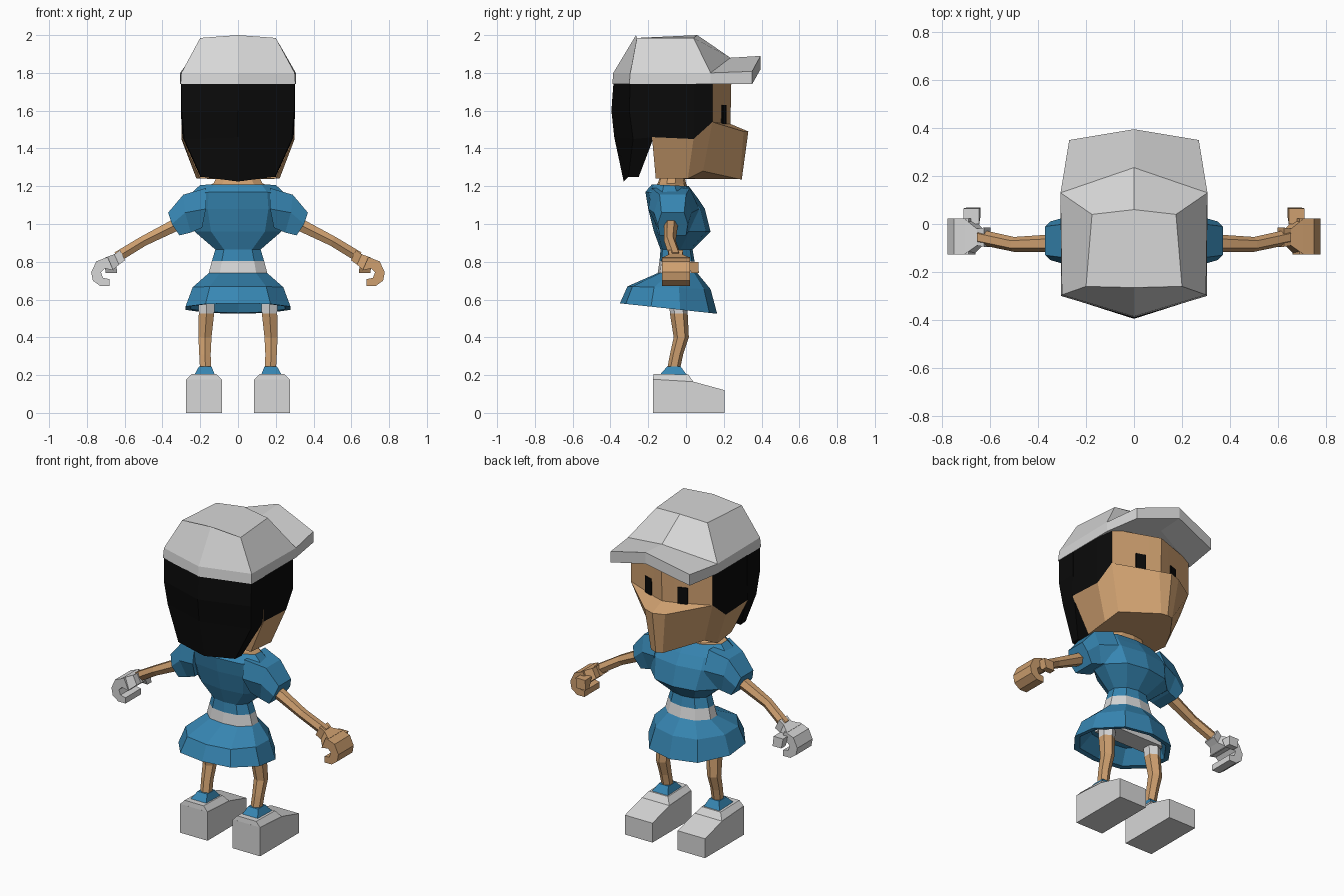
import bpy, bmesh, math
from mathutils import Vector

if "Cube" in bpy.data.objects:
    bpy.data.objects.remove(bpy.data.objects["Cube"], do_unlink=True)


def material(name, rgb):
    m = bpy.data.materials.new(name)
    m.use_nodes = True
    m.diffuse_color = (*rgb, 1)
    m.node_tree.nodes["Principled BSDF"].inputs["Base Color"].default_value = (*rgb, 1)
    return m


SKIN = material("tan skin", (0.62, 0.35, 0.16))
BLUE = material("blue cloth", (0.038, 0.24, 0.45))
WHITE = material("off white", (0.68, 0.68, 0.68))
BLACK = material("black hair", (0.003, 0.003, 0.003))


def loft(name, rings, mats, rule=None, caps=True):
    """Skin a list of equal-length closed rings; rule(centre) gives a material index."""
    bm = bmesh.new()
    vs = [[bm.verts.new(p) for p in r] for r in rings]
    n = len(rings[0])
    for a, b in zip(vs, vs[1:]):
        for i in range(n):
            j = (i + 1) % n
            bm.faces.new((a[i], a[j], b[j], b[i]))
    if caps:
        bm.faces.new(vs[0])
        bm.faces.new(vs[-1])
    bmesh.ops.remove_doubles(bm, verts=bm.verts, dist=0.0005)
    bmesh.ops.recalc_face_normals(bm, faces=bm.faces)
    if rule:
        for f in bm.faces:
            f.material_index = rule(f.calc_center_median())
    me = bpy.data.meshes.new(name)
    bm.to_mesh(me)
    bm.free()
    for m in mats:
        me.materials.append(m)
    ob = bpy.data.objects.new(name, me)
    bpy.context.collection.objects.link(ob)
    return ob


def both(half):
    """Close a half ring by mirroring it across x = 0."""
    return half + [(-x, y, z) for x, y, z in reversed(half) if x > 0]


def section(hx, yb, yf, zb, zf=None):
    """Rounded body cross-section from back to front."""
    zf = zb if zf is None else zf
    d = yf - yb
    pts = [(0, 0), (0.62, 0.06), (1, 0.32), (1, 0.62), (0.6, 0.92), (0, 1)]
    return both([(hx * a, yb + d * t, zb + (zf - zb) * t) for a, t in pts])


def rect(x0, x1, y0, y1, z):
    return [(x0, y0, z), (x1, y0, z), (x1, y1, z), (x0, y1, z)]


def hexagon(c, u, v):
    c, u, v = Vector(c), Vector(u), Vector(v)
    return [c + u * math.cos(k * math.pi / 3) + v * math.sin(k * math.pi / 3)
            for k in range(6)]


def flip(rings, s):
    return [[(p[0] * s, p[1], p[2]) for p in r] for r in rings]


# Head: forehead, muzzle shelf and jaw, with black side hair
cheek = [(0.28, 0.14, 1.54), (0.3, 0.04, 1.45), (0.3, -0.18, 1.46)]
loft("head", [
    both([(0, 0.24, 1.76), (0.07, 0.215, 1.76), (0.28, 0.14, 1.76), (0.3, 0.04, 1.76), (0.3, -0.18, 1.76)]),
    both([(0, 0.235, 1.53), (0.07, 0.212, 1.53)] + cheek),
    both([(0, 0.33, 1.49), (0.07, 0.305, 1.49)] + cheek),
    both([(0, 0.295, 1.235), (0.04, 0.285, 1.237), (0.19, 0.09, 1.28), (0.22, 0.01, 1.24), (0.2, -0.16, 1.24)]),
], [SKIN, BLACK], lambda c: int(abs(c.x) > 0.27 and c.z > 1.5))

# Hair hanging down the back
loft("back_hair", [
    both([(0, -0.383, 1.76), (0.3, -0.295, 1.76), (0.303, -0.17, 1.76)]),
    both([(0, -0.395, 1.6), (0.298, -0.3, 1.6), (0.303, -0.17, 1.6)]),
    both([(0, -0.38, 1.46), (0.285, -0.28, 1.45), (0.295, -0.17, 1.46)]),
    both([(0, -0.33, 1.225), (0.195, -0.305, 1.25), (0.2, -0.25, 1.25)]),
], [BLACK])

# Eyes: thin plates on the sloping face
for s, side in ((1, "left"), (-1, "right")):
    rings = []
    for z in (1.53, 1.63):
        rings.append([(x, 0.24 - 0.357 * x + o, z)
                      for x, o in ((0.09, -0.003), (0.145, -0.003), (0.145, 0.006), (0.09, 0.006))])
    loft(side + "_eye", flip(rings, s), [BLACK])

# Cap crown and brim
loft("cap_crown", [
    both([(0, -0.265, 2.0), (0.2, -0.26, 1.985), (0.175, 0.04, 1.985), (0, 0.06, 2.0)]),
    both([(0, -0.385, 1.8), (0.3, -0.295, 1.8), (0.306, 0.13, 1.8), (0, 0.235, 1.88)]),
    both([(0, -0.39, 1.74), (0.304, -0.3, 1.74), (0.306, 0.13, 1.74), (0, 0.235, 1.81)]),
], [WHITE])
edge = [(0.306, 0.13, 1.8), (0.27, 0.35, 1.808), (0.27, 0.35, 1.74), (0.306, 0.13, 1.74)]
loft("cap_brim", [
    edge,
    [(0, 0.235, 1.88), (0, 0.395, 1.89), (0, 0.395, 1.82), (0, 0.235, 1.81)],
    [(-x, y, z) for x, y, z in edge],
], [WHITE])

# Neck
loft("neck", [section(0.19, -0.17, 0.01, 1.19), section(0.13, -0.15, 0.0, 1.215),
              section(0.1, -0.13, -0.01, 1.27)], [SKIN])

# Dress top with skin neckline, white belt, and hollow flared skirt
loft("dress", [
    section(0.2, -0.18, 0.015, 1.21, 1.2),
    section(0.25, -0.215, 0.06, 1.17, 1.14),
    section(0.26, -0.2, 0.1, 1.08),
    section(0.23, -0.17, 0.13, 0.96),
    section(0.12, -0.135, 0.035, 0.865),
    section(0.138, -0.14, 0.045, 0.805),
    section(0.155, -0.15, 0.06, 0.74),
    section(0.24, -0.31, 0.13, 0.67, 0.655),
    section(0.278, -0.35, 0.165, 0.58, 0.525),
    section(0.25, -0.315, 0.135, 0.58, 0.53),
    section(0.2, -0.24, 0.09, 0.65, 0.64),
], [BLUE, WHITE, SKIN],
    lambda c: 2 if c.z > 1.195 else int(0.745 < c.z < 0.8))

# White shorts under the skirt
loft("shorts", [rect(-0.19, 0.19, -0.11, 0.03, 0.66),
                rect(-0.2, 0.2, -0.1, 0.02, 0.58)], [WHITE])

for s, side in ((1, "left"), (-1, "right")):
    # Sleeve
    loft(side + "_sleeve", flip([
        [(0.17, -0.18, 1.19), (0.17, 0.02, 1.19), (0.17, 0.07, 1.08), (0.19, 0.03, 0.98), (0.19, -0.15, 0.98), (0.17, -0.2, 1.08)],
        [(0.29, -0.14, 1.155), (0.29, 0.0, 1.155), (0.28, 0.03, 1.06), (0.25, 0.01, 0.955), (0.25, -0.14, 0.955), (0.28, -0.17, 1.06)],
        [(0.37, -0.13, 1.06), (0.37, -0.01, 1.06), (0.35, 0.01, 1.0), (0.31, 0.0, 0.94), (0.31, -0.14, 0.94), (0.35, -0.15, 1.0)],
    ], s), [BLUE])

    # Arm
    arm = [((0.32, -0.08, 1.0), 0.038), ((0.5, -0.085, 0.91), 0.031), ((0.64, -0.055, 0.825), 0.032)]
    loft(side + "_arm", flip([hexagon(c, (0, r, 0), (r * 0.5, 0, r * 0.87)) for c, r in arm], s), [SKIN])

    # Hand: flared wrist, curled fingers and thumb; only one hand is gloved
    hand = SKIN if s > 0 else WHITE
    loft(side + "_wrist", flip([
        [(0.625, -0.095, 0.862), (0.625, -0.015, 0.862), (0.598, -0.015, 0.808), (0.598, -0.095, 0.808)],
        [(0.655, -0.09, 0.84), (0.655, -0.02, 0.84), (0.63, -0.02, 0.785), (0.63, -0.09, 0.785)],
        [(0.705, -0.125, 0.822), (0.705, 0.02, 0.822), (0.665, 0.02, 0.755), (0.665, -0.125, 0.755)],
    ], s), [hand])
    curl = [(0.69, 0.825), (0.75, 0.802), (0.777, 0.745), (0.768, 0.7), (0.73, 0.672), (0.68, 0.672),
            (0.68, 0.708), (0.715, 0.715), (0.725, 0.745), (0.705, 0.765), (0.66, 0.755)]
    loft(side + "_hand", flip([[(x, y, z) for x, z in curl] for y in (-0.128, 0.022)], s), [hand])
    loft(side + "_thumb", flip([rect(0.64, 0.7, 0.03, 0.068, 0.74),
                                rect(0.645, 0.71, 0.0, 0.065, 0.8)], s), [hand])

    # Leg, white where the shorts end
    leg = [(0.165, -0.04, 0.6, 0.05), (0.167, -0.038, 0.525, 0.047), (0.175, -0.025, 0.4, 0.04),
           (0.175, -0.05, 0.31, 0.035), (0.172, -0.065, 0.235, 0.034)]
    loft(side + "_leg", flip([hexagon((x, y, z), (0, r, 0), (r, 0, 0)) for x, y, z, r in leg], s),
         [SKIN, WHITE], lambda c: int(c.z > 0.53))

    # Sock
    loft(side + "_sock", flip([rect(0.14, 0.207, -0.1, -0.028, 0.245),
                               rect(0.122, 0.232, -0.14, 0.005, 0.2)], s), [BLUE])

    # Shoe: side profile across the width, with a bevelled ankle block
    prof = [(-0.175, 0), (0.205, 0), (0.205, 0.12), (0.04, 0.165), (-0.175, 0.178)]
    loft(side + "_shoe", flip([[(x, y, z) for y, z in prof] for x in (0.086, 0.274)], s), [WHITE])
    top = [(0.115, -0.172, 0.207), (0.245, -0.172, 0.207), (0.245, 0.012, 0.203), (0.115, 0.012, 0.203)]
    base = [(0.086, -0.175, 0.176), (0.274, -0.175, 0.176), (0.274, 0.04, 0.163), (0.086, 0.04, 0.163)]
    loft(side + "_shoe_top", flip([base, top], s), [WHITE])
